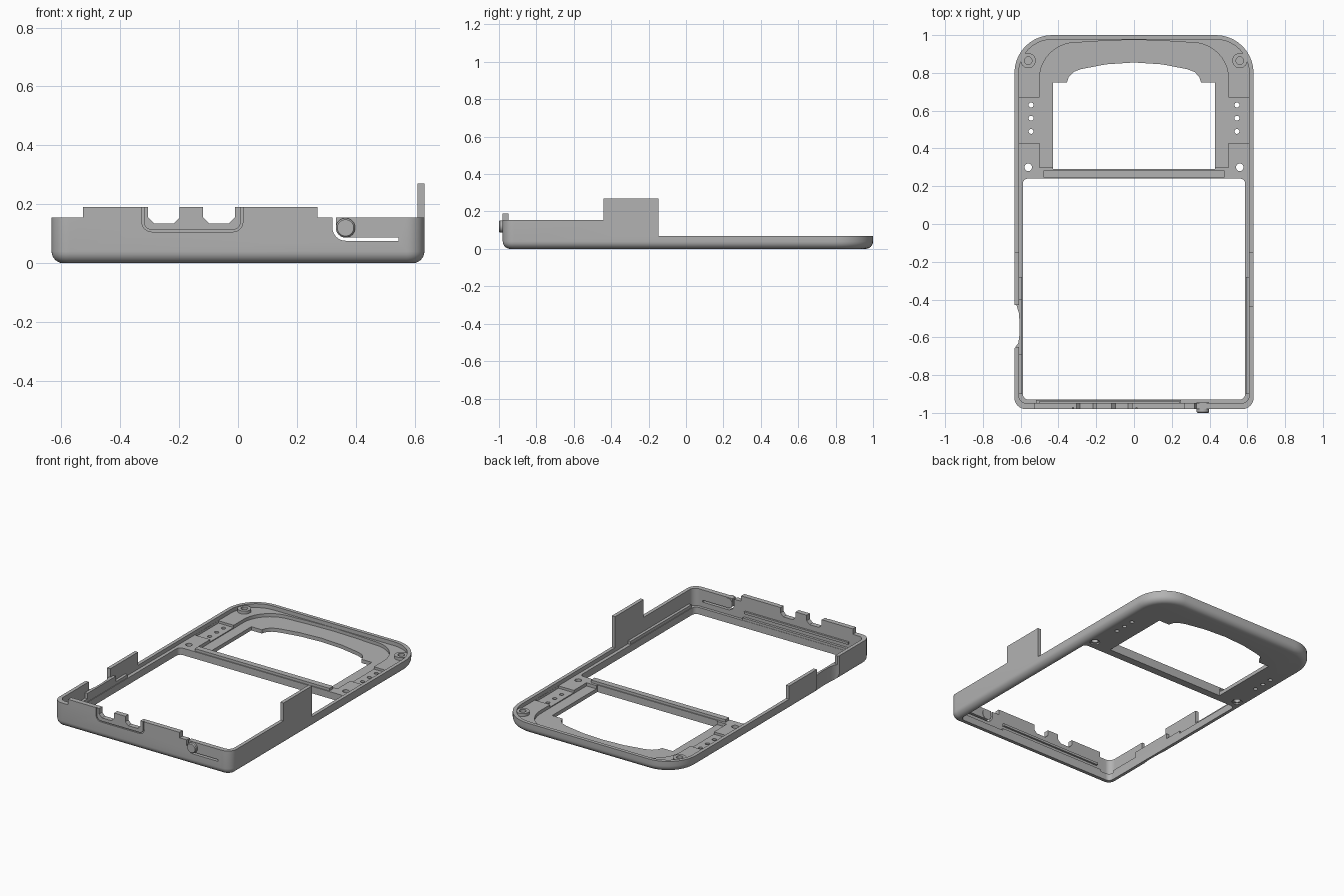
import bpy, bmesh, math
from mathutils import Vector

old = bpy.data.objects.get("Cube")
if old:
    bpy.data.objects.remove(old, do_unlink=True)

grey = bpy.data.materials.new("plain grey")
grey.use_nodes = True
COLOR = (0.45, 0.45, 0.45, 1)
grey.diffuse_color = COLOR
grey.node_tree.nodes["Principled BSDF"].inputs["Base Color"].default_value = COLOR


def loft(name, rings):
    """Closed solid through equal-length rings of 3D points."""
    bm = bmesh.new()
    loops = [[bm.verts.new(p) for p in ring] for ring in rings]
    n = len(loops[0])
    for a, b in zip(loops, loops[1:]):
        for i in range(n):
            j = (i + 1) % n
            bm.faces.new((a[i], a[j], b[j], b[i]))
    bm.faces.new(loops[0][::-1])
    bm.faces.new(loops[-1])
    bmesh.ops.recalc_face_normals(bm, faces=bm.faces)
    mesh = bpy.data.meshes.new(name)
    bm.to_mesh(mesh)
    bm.free()
    mesh.materials.append(grey)
    ob = bpy.data.objects.new(name, mesh)
    bpy.context.collection.objects.link(ob)
    return ob


def prism(name, pts, lo, hi, axis="z"):
    """Extrude a 2D outline along z (x, y points) or along y (x, z points)."""
    if axis == "z":
        return loft(name, [[(a, b, h) for a, b in pts] for h in (lo, hi)])
    return loft(name, [[(a, h, b) for a, b in pts] for h in (lo, hi)])


def box(name, x0, x1, y0, y1, z0, z1):
    return prism(name, [(x0, y0), (x1, y0), (x1, y1), (x0, y1)], z0, z1)


def arc(cx, cy, r, start, end, n=10):
    return [(cx + r * math.cos(math.radians(start + (end - start) * i / n)),
             cy + r * math.sin(math.radians(start + (end - start) * i / n)))
            for i in range(n + 1)]


def disc(cx, cy, r, n=24):
    return arc(cx, cy, r, 0, 360, n)[:-1]


def outline(x, y0, y1, front_r, back_r):
    """Rounded rectangle with separate front and back corner radii."""
    return (arc(x - front_r, y0 + front_r, front_r, -90, 0)
            + arc(x - back_r, y1 - back_r, back_r, 0, 90)
            + arc(back_r - x, y1 - back_r, back_r, 90, 180)
            + arc(front_r - x, y0 + front_r, front_r, 180, 270))


def symmetric(half):
    return half + [(-x, y) for x, y in reversed(half) if abs(x) > 1e-6]


def band(path, width):
    """Outline of a strip that follows a path."""
    pts = [Vector(p) for p in path]
    left, right = [], []
    for i, p in enumerate(pts):
        d = (pts[min(i + 1, len(pts) - 1)] - pts[max(i - 1, 0)]).normalized()
        n = Vector((-d.y, d.x)) * width / 2
        left.append(tuple(p + n))
        right.append(tuple(p - n))
    return left + right[::-1]


def apply_bool(target, tool, op="DIFFERENCE"):
    mod = target.modifiers.new("bool", "BOOLEAN")
    mod.object, mod.operation, mod.solver = tool, op, "EXACT"
    bpy.context.view_layer.objects.active = target
    bpy.ops.object.modifier_apply(modifier=mod.name)
    bpy.data.objects.remove(tool, do_unlink=True)


# Outer shell with rounded bottom edge
W, FRONT, BACK, EDGE = 0.633, -0.98, 1.0, 0.04
rings = []
for k in range(7):
    a = math.radians(15 * k)
    d, z = EDGE * (1 - math.sin(a)), EDGE * (1 - math.cos(a))
    rings.append([(x, y, z) for x, y in
                  outline(W - d, FRONT + d, BACK - d, 0.06 - d, 0.2 - d)])
rings.append([(x, y, 0.27) for x, y in outline(W, FRONT, BACK, 0.06, 0.2)])
frame = loft("frame", rings)


def cut(tool):
    apply_bool(frame, tool)


def add(tool):
    apply_bool(frame, tool, "UNION")


# Inner cavity and stepped wall heights
cut(prism("cavity", outline(0.61, -0.948, 0.977, 0.04, 0.178), 0.045, 0.5))
cut(box("low_back", -1, 1, -0.148, 1.2, 0.07, 0.5))
cut(box("right_tab_top", -1, 0.5, -0.5, -0.1, 0.155, 0.5))
cut(box("left_front_top", 0.27, 1, -1.2, -0.44, 0.155, 0.5))
cut(box("right_front_top", -1, -0.527, -1.2, -0.44, 0.155, 0.5))
cut(box("front_top", -0.6, 0.3, -1.2, -0.44, 0.19, 0.5))

# Large front opening and shaped rear window
cut(prism("opening", outline(0.588, -0.93, 0.24, 0.03, 0.025), -0.1, 0.3))
cut(prism("window", symmetric([(0.43, 0.29), (0.43, 0.75), (0.355, 0.75),
                               (0.345, 0.78), (0.32, 0.805), (0.28, 0.82),
                               (0.15, 0.845), (0, 0.855)]), -0.1, 0.3))

# Arched recess around the window
arch = [(0.5, 0.3)] + arc(0.31, 0.77, 0.19, 0, 90) + [(0.15, 0.97), (0, 0.975)]
cut(prism("arch_recess", symmetric(arch), 0.024, 0.3))

for s in (-1, 1):
    # Side pocket with three small holes, and a screw hole near the crossbar
    x0, x1 = sorted((s * 0.49, s * 0.609))
    cut(box("pocket", x0, x1, 0.43, 0.67, 0.03, 0.3))
    for y in (0.49, 0.56, 0.63):
        cut(prism("pin_hole", disc(s * 0.545, y, 0.013, 16), -0.1, 0.3))
    cut(prism("screw_hole", disc(s * 0.56, 0.3, 0.02), -0.1, 0.3))
    cut(prism("screw_sink", disc(s * 0.56, 0.3, 0.03), -0.1, 0.008))
    # Corner boss
    add(prism("boss", disc(s * 0.56, 0.865, 0.04), 0.035, 0.064))
    cut(prism("boss_hole", disc(s * 0.56, 0.865, 0.02), 0.03, 0.3))
    # Inner side rail
    x0, x1 = sorted((s * 0.592, s * 0.615))
    add(box("side_rail", x0, x1, -0.9, -0.28, 0.03, 0.065))

# Crossbar rib and front inner rails
add(box("crossbar_rib", -0.48, 0.48, 0.246, 0.284, 0.03, 0.062))
add(box("front_rail_low", -0.52, 0.25, -0.955, -0.932, 0.03, 0.06))
add(box("front_rail_high", -0.5, 0.24, -0.955, -0.936, 0.085, 0.1))

# Side scoop with a lower inner wall
add(box("scoop_wall", -0.62, -0.592, -0.69, -0.4, 0.03, 0.1))
cut(box("scoop_top", -0.7, -0.58, -0.65, -0.43, 0.1, 0.5))
cut(prism("scoop", [(-0.7, -0.43), (-0.622, -0.43), (-0.61, -0.47),
                    (-0.606, -0.52), (-0.606, -0.58), (-0.612, -0.63),
                    (-0.634, -0.66), (-0.7, -0.66)], -0.1, 0.5))

# Two port notches and the fine groove around them
port = [(-0.147, 0.3), (-0.147, 0.155), (-0.127, 0.135),
        (-0.06, 0.135), (-0.04, 0.155), (-0.04, 0.3)]
for s in (-1, 1):
    cut(prism("port", [(-0.158 + s * (x + 0.186 + 0.001) / 1, z) if s > 0
                       else (-0.158 - (x + 0.187), z) for x, z in port],
              -1.1, -0.9, "y"))
groove = ([(-0.323, 0.3)] + arc(-0.293, 0.14, 0.03, 180, 270, 6)
          + arc(-0.017, 0.14, 0.03, 270, 360, 6) + [(0.013, 0.3)])
cut(prism("groove", band(groove, 0.007), -1.1, -0.972, "y"))

# Flexible button arm cut free by a slot
slot = [(0.326, 0.3)] + arc(0.366, 0.122, 0.04, 180, 270) + [(0.545, 0.082)]
cut(prism("slot", band(slot, 0.012), -1.1, -0.9, "y"))

# Round push button
button = loft("button", [[(x, y, z) for x, z in disc(0.365, 0.12, r, 32)]
                         for y, r in ((-0.945, 0.033), (-0.994, 0.033),
                                      (-1.0, 0.028))])

for ob in (frame, button):
    bpy.ops.object.select_all(action="DESELECT")
    ob.select_set(True)
    bpy.context.view_layer.objects.active = ob
    bpy.ops.object.shade_smooth_by_angle(angle=math.radians(30))
